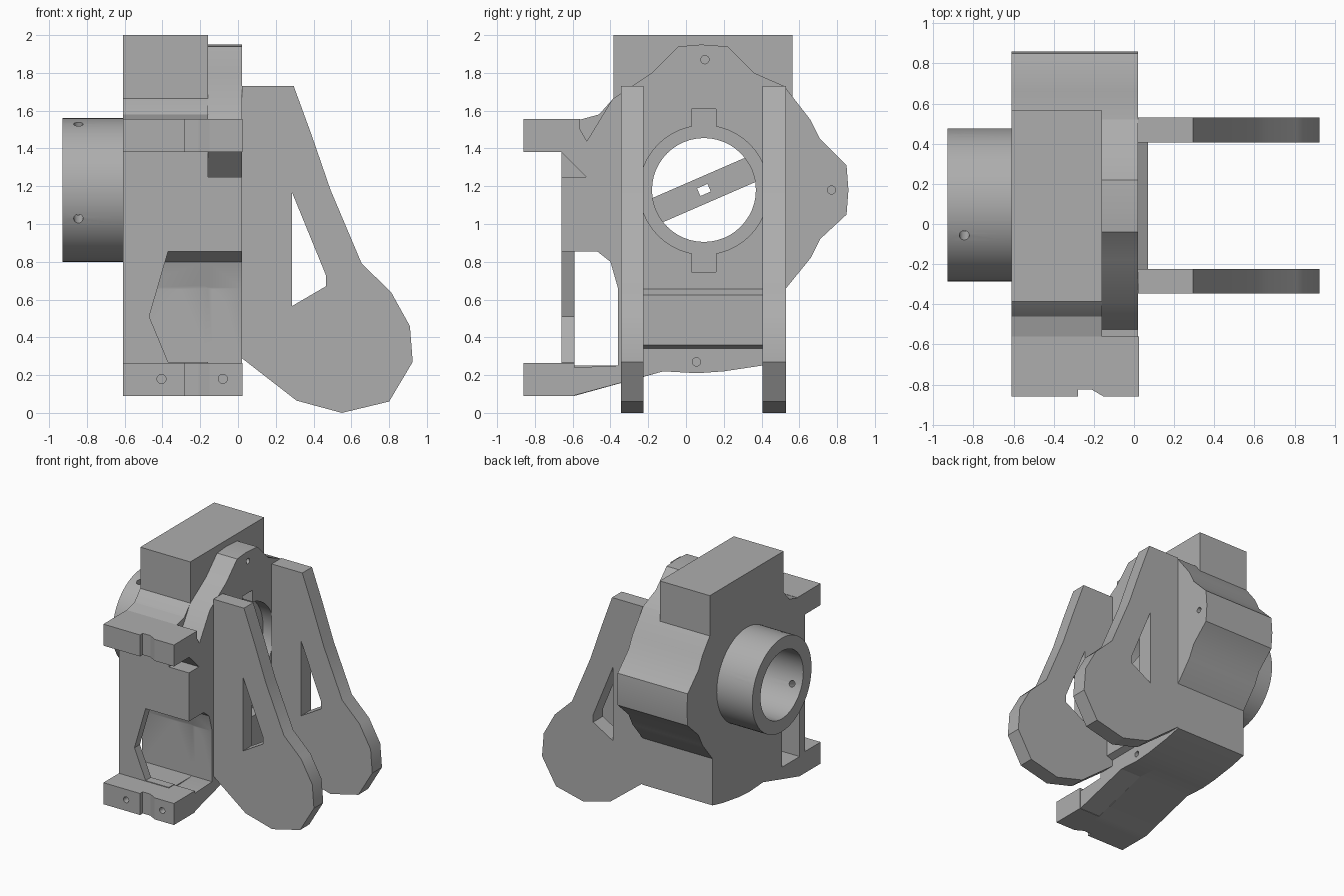
import bpy, bmesh, math
from mathutils import Matrix, Vector

cube = bpy.data.objects.get("Cube")
if cube:
    bpy.data.objects.remove(cube, do_unlink=True)

grey = bpy.data.materials.new("plain grey")
grey.use_nodes = True
grey.diffuse_color = (0.42, 0.42, 0.42, 1)
grey.node_tree.nodes["Principled BSDF"].inputs["Base Color"].default_value = (0.42, 0.42, 0.42, 1)

BORE_Y, BORE_Z = 0.095, 1.18
TILT = math.radians(23.5)


def finish(name, bm):
    bmesh.ops.recalc_face_normals(bm, faces=bm.faces)
    mesh = bpy.data.meshes.new(name)
    bm.to_mesh(mesh)
    bm.free()
    mesh.materials.append(grey)
    obj = bpy.data.objects.new(name, mesh)
    bpy.context.collection.objects.link(obj)
    return obj


def prism(name, axis, points, lo, hi):
    """Extrude a 2D outline along x (y,z points), y (x,z) or z (x,y)."""
    place = {"x": lambda a, b, d: (d, a, b),
             "y": lambda a, b, d: (a, d, b),
             "z": lambda a, b, d: (a, b, d)}[axis]
    bm = bmesh.new()
    face = bm.faces.new([bm.verts.new(place(a, b, lo)) for a, b in points])
    new = bmesh.ops.extrude_face_region(bm, geom=[face])["geom"]
    bmesh.ops.translate(bm, vec=place(0, 0, hi - lo),
                        verts=[v for v in new if isinstance(v, bmesh.types.BMVert)])
    return finish(name, bm)


def box(name, x, y, z):
    return prism(name, "x", [(y[0], z[0]), (y[1], z[0]), (y[1], z[1]), (y[0], z[1])], *x)


def rod(name, start, end, r1, r2=None, sides=48):
    start, end = Vector(start), Vector(end)
    d = end - start
    bm = bmesh.new()
    bmesh.ops.create_cone(bm, cap_ends=True, segments=sides, radius1=r1,
                          radius2=r1 if r2 is None else r2, depth=d.length)
    turn = d.to_track_quat("Z", "Y").to_matrix().to_4x4()
    bm.transform(Matrix.Translation((start + end) / 2) @ turn)
    return finish(name, bm)


def apply_bool(obj, other, operation="DIFFERENCE"):
    mod = obj.modifiers.new("join", "BOOLEAN")
    mod.operation, mod.solver, mod.object = operation, "EXACT", other
    bpy.context.view_layer.objects.active = obj
    bpy.ops.object.modifier_apply(modifier=mod.name)
    bpy.data.objects.remove(other, do_unlink=True)


def smooth(obj):
    bpy.ops.object.select_all(action="DESELECT")
    obj.select_set(True)
    bpy.context.view_layer.objects.active = obj
    bpy.ops.object.shade_smooth_by_angle(angle=math.radians(25))


# Lobe outline shared by the housing and its cover, from the top down the rear
lobe = [(0.08, 1.95), (0.22, 1.94), (0.36, 1.8), (0.52, 1.73), (0.66, 1.55), (0.71, 1.45),
        (0.85, 1.31), (0.86, 1.18), (0.85, 1.05), (0.71, 0.92), (0.66, 0.82), (0.53, 0.66),
        (0.53, 0.28), (0.4, 0.25), (0.2, 0.22), (0.06, 0.21), (-0.12, 0.22)]
waist = [(-0.36, 0.25), (-0.36, 0.66), (-0.4, 0.8), (-0.47, 0.855)]

# Housing with its front wall and lower strut
housing = prism("housing", "x", lobe + [(-0.59, 0.09), (-0.66, 0.09), (-0.66, 1.4), (-0.57, 1.55),
                                        (-0.46, 1.58), (-0.38, 1.67), (-0.18, 1.8), (-0.04, 1.94)],
                -0.61, -0.16)
apply_bool(housing, prism("window", "x", waist + [(-0.59, 0.855), (-0.59, 0.25)], -0.7, 0))
apply_bool(housing, prism("front_opening", "y", [(-0.37, 0.855), (-0.47, 0.51), (-0.37, 0.27),
                                                 (0, 0.27), (0, 0.855)], -0.7, -0.58))
apply_bool(housing, rod("main_bore", (-0.8, BORE_Y, BORE_Z), (0, BORE_Y, BORE_Z), 0.275))

# Cover plate with counterbore, key slots and screw holes
cover = prism("cover_plate", "x", lobe + waist + [(-0.66, 0.855), (-0.66, 1.25), (-0.53, 1.25),
              (-0.53, 1.43), (-0.39, 1.66), (-0.18, 1.8), (-0.04, 1.94)], -0.16, 0.02)
apply_bool(cover, rod("cover_bore", (-0.3, BORE_Y, BORE_Z), (0.1, BORE_Y, BORE_Z), 0.275))
apply_bool(cover, rod("counterbore", (-0.08, BORE_Y, BORE_Z), (0.1, BORE_Y, BORE_Z), 0.342))
for z in (0.745, 1.45):
    apply_bool(cover, box("key_slot", (-0.08, 0.1), (0.03, 0.16), (z, z + 0.16)))
for y, z in ((0.1, 1.87), (0.77, 1.18), (-0.575, 0.965), (0.055, 0.27)):
    apply_bool(cover, rod("countersink", (-0.02, y, z), (0.03, y, z), 0.02, 0.045, 20))
    apply_bool(cover, rod("screw_hole", (-0.12, y, z), (0.1, y, z), 0.022, sides=20))

# Side socket entering both housing and cover
for part in (housing, cover):
    apply_bool(part, rod("side_socket", (-0.22, -0.5, 0.51), (-0.22, -0.2, 0.51), 0.168, sides=24))
apply_bool(housing, rod("socket_slot", (-0.25, -0.3, 0.51), (-0.25, -0.08, 0.51), 0.083, sides=24))

# Top block with a cross hole
block = box("top_block", (-0.61, -0.16), (-0.385, 0.565), (1.66, 2.0))
apply_bool(block, rod("cross_hole", (-0.41, -0.6, 1.85), (-0.41, 0.8, 1.85), 0.068))

# Notched mounting arms
arms = []
for name, z, back in (("upper_arm", 1.38, -0.56), ("lower_arm", 0.09, -0.59)):
    arm = prism(name, "z", [(-0.61, -0.86), (-0.28, -0.86), (-0.28, -0.825), (-0.21, -0.825),
                            (-0.15, -0.86), (0.025, -0.86), (0.025, back), (-0.61, back)],
                z, z + 0.175)
    for x in (-0.405, -0.08):
        apply_bool(arm, rod("arm_hole", (x, -0.95, z + 0.09), (x, -0.7, z + 0.09), 0.024, sides=20))
    arms.append(arm)
strut = prism("lower_strut", "x", [(-0.6, 0.09), (-0.12, 0.22), (-0.36, 0.25), (-0.6, 0.24)], -0.16, 0.02)
gusset = prism("upper_gusset", "x", [(-0.66, 1.38), (-0.53, 1.25), (-0.52, 1.43), (-0.56, 1.5)], -0.16, 0.02)

# Round collar with four radial set-screw holes
collar = rod("collar", (-0.93, BORE_Y, BORE_Z), (-0.61, BORE_Y, BORE_Z), 0.381, sides=64)
apply_bool(collar, rod("collar_bore", (-1, BORE_Y, BORE_Z), (-0.5, BORE_Y, BORE_Z), 0.275))
for i in range(4):
    a = TILT + i * math.pi / 2
    c, s = math.cos(a), math.sin(a)
    apply_bool(collar, rod("set_screw_hole", (-0.845, BORE_Y + 0.2 * c, BORE_Z + 0.2 * s),
                           (-0.845, BORE_Y + 0.5 * c, BORE_Z + 0.5 * s), 0.025, sides=20))


# Diagonal bar across the bore, with a square drive hole
def tilted(half_length, half_width):
    c, s = math.cos(TILT), math.sin(TILT)
    corners = [(-1, -1), (1, -1), (1, 1), (-1, 1)]
    return [(BORE_Y + c * half_length * u - s * half_width * v,
             BORE_Z + s * half_length * u + c * half_width * v) for u, v in corners]


bar = prism("cross_bar", "x", tilted(0.285, 0.07), -0.15, -0.09)
apply_bool(bar, prism("drive_hole", "x", tilted(0.03, 0.022), -0.3, 0.1))

# Fork plates and the rib joining them
forks = []
for name, y0, y1 in (("front_fork", -0.345, -0.225), ("rear_fork", 0.405, 0.53)):
    fork = prism(name, "y", [(0.02, 1.73), (0.295, 1.73), (0.39, 1.47), (0.49, 1.18), (0.655, 0.79),
                             (0.81, 0.64), (0.91, 0.46), (0.925, 0.27), (0.8, 0.06), (0.55, 0),
                             (0.31, 0.065), (0.02, 0.29)], y0, y1)
    apply_bool(fork, prism("fork_slot", "y", [(0.285, 1.17), (0.465, 0.73), (0.465, 0.67),
                                              (0.285, 0.565)], y0 - 0.1, y1 + 0.1))
    apply_bool(fork, rod("pivot_hole", (0.57, y0 - 0.1, 0.32), (0.57, y1 + 0.1, 0.32), 0.138))
    forks.append(fork)
rib = prism("fork_rib", "y", [(0.02, 0.34), (0.07, 0.36), (0.07, 0.625), (0.02, 0.655)], -0.23, 0.41)

for part in [housing, cover, block, strut, gusset, collar, bar, rib] + arms + forks:
    smooth(part)
